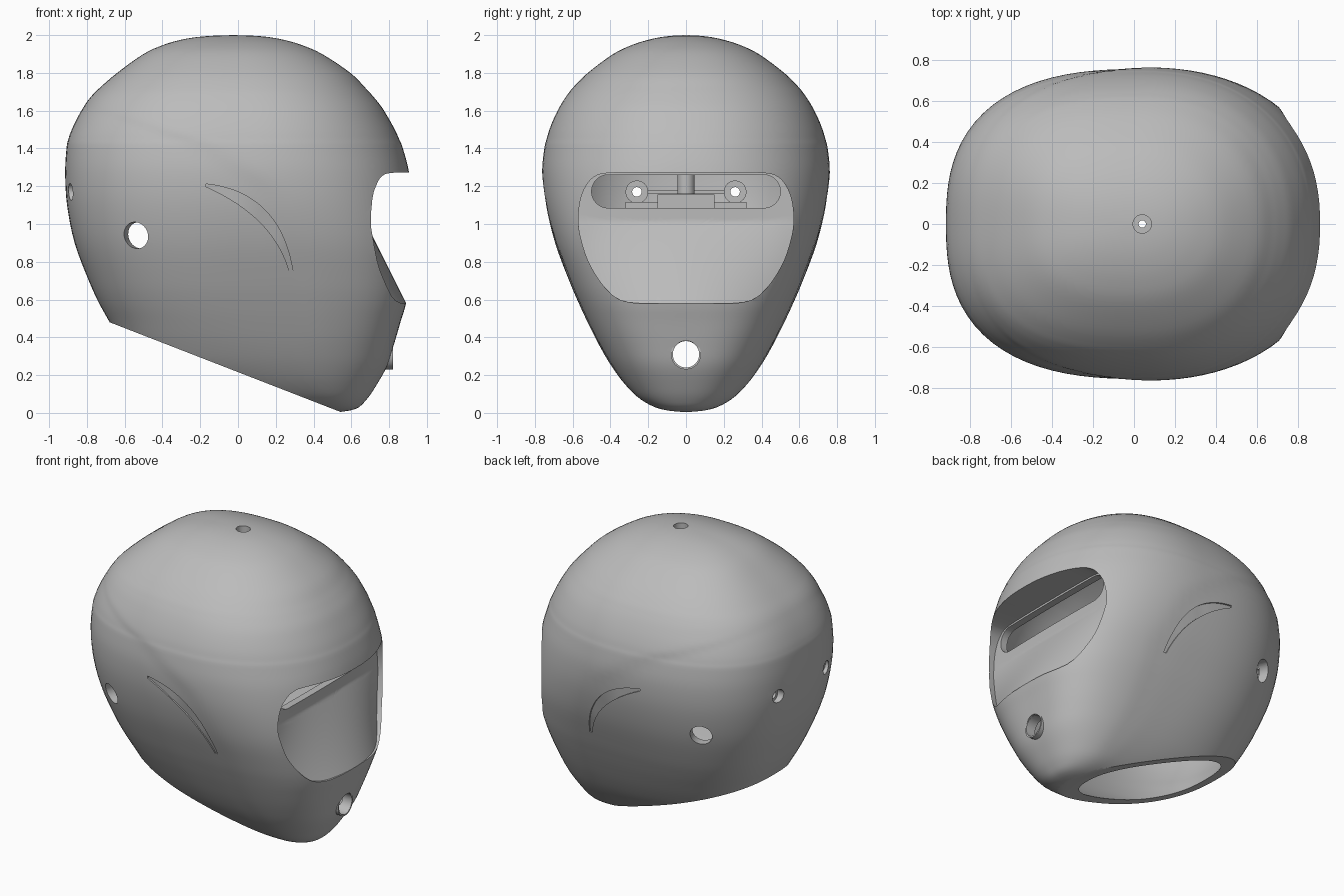
import bpy, bmesh, math
from mathutils import Vector, Matrix

if "Cube" in bpy.data.objects:
    bpy.data.objects.remove(bpy.data.objects["Cube"])

grey = bpy.data.materials.new("shell_grey")
grey.use_nodes = True
COLOUR = (0.5, 0.5, 0.5, 1)
grey.diffuse_color = COLOUR
grey.node_tree.nodes["Principled BSDF"].inputs["Base Color"].default_value = COLOUR

# Horizontal sections: height, rear x, front x, half width
SECTIONS = [
    (2.0, -.02, -.02, 0), (1.995, -.16, .11, .09), (1.98, -.28, .22, .18), (1.95, -.39, .33, .28),
    (1.9, -.5, .445, .385), (1.8, -.64, .595, .52), (1.72, -.733, .675, .6),
    (1.67, -.782, .72, .638), (1.62, -.817, .76, .669), (1.56, -.852, .797, .699),
    (1.5, -.88, .83, .723), (1.45, -.898, .853, .738), (1.4, -.908, .873, .75),
    (1.27, -.915, .906, .762), (1.1, -.905, .92, .748), (.9, -.865, .925, .7),
    (.7, -.79, .91, .625), (.58, -.735, .89, .573), (.48, -.68, .86, .526),
    (.36, -.62, .825, .465), (.25, -.55, .79, .4), (.15, -.35, .735, .325),
    (.07, -.1, .68, .24), (.02, .2, .62, .135), (0, .5, .5, 0)]
# Soft styling crease along each side: height, x
CREASE = [(0, .55), (.12, .55), (.4, .46), (.8, .42), (1.17, .24), (1.42, -.13), (1.65, -.8), (2, -2)]
REAR_POWER = 2.6


def lerp_table(table, key):
    rows = sorted(table)
    for a, b in zip(rows, rows[1:]):
        if a[0] <= key <= b[0]:
            f = (key - a[0]) / (b[0] - a[0])
            return [p + (q - p) * f for p, q in zip(a, b)]
    return rows[-1]


def catmull(rows, t):
    i = min(int(t), len(rows) - 2)
    f = t - i
    p = [rows[max(0, min(len(rows) - 1, i + k))] for k in (-1, 0, 1, 2)]
    return [b + .5 * f * (c - a + f * (2*a - 5*b + 4*c - d + f * (3*(b - c) + d - a)))
            for a, b, c, d in zip(*p)]


def smooth(t):
    t = max(0, min(1, t))
    return t * t * (3 - 2 * t)


def widest_x(z):
    return .05 + .45 * max(0, 1 - z / .8) ** 2 - .07 * max(0, (z - 1.6) / .4)


def front_power(z):
    """The front is round at the brow and squarer towards the jaw."""
    return 2.2 + .8 * smooth((1.45 - z) / .9) - .7 * smooth(1 - z / .5)


def visor_x(y, z):
    """Recessed face wall: leaning and bowed low down, upright and flat above."""
    bow = max(.03, .6 - 1.35 * (z - .58))
    return max(.89 - .5 * (z - .58), .675) - bow * y * y


def half_width_at(x, z):
    _, rear, front, width = lerp_table(SECTIONS, z)
    mid = widest_x(z)
    reach, power = (front - mid, front_power(z)) if x > mid else (rear - mid, REAR_POWER)
    return width * max(0, 1 - abs((x - mid) / reach) ** power) ** (1 / power)


def make_object(name, bm):
    bmesh.ops.recalc_face_normals(bm, faces=bm.faces)
    mesh = bpy.data.meshes.new(name)
    bm.to_mesh(mesh)
    bm.free()
    mesh.materials.append(grey)
    obj = bpy.data.objects.new(name, mesh)
    bpy.context.collection.objects.link(obj)
    return obj


def bridge(bm, a, b):
    for i in range(len(a)):
        j = (i + 1) % len(a)
        bm.faces.new((a[i], a[j], b[j], b[i]))


def skin(name, rings):
    """Closed body through a list of point rings."""
    bm = bmesh.new()
    loops = [[bm.verts.new(p) for p in ring] for ring in rings]
    for a, b in zip(loops, loops[1:]):
        bridge(bm, a, b)
    bm.faces.new(loops[0])
    bm.faces.new(loops[-1])
    return make_object(name, bm)


def loft(name, inner=False, per=4, segs=96):
    """Helmet body; the inner version is shrunk and kept behind the visor."""
    rings = []
    for k in range(1, (len(SECTIONS) - 1) * per):
        z, rear, front, width = catmull(SECTIONS, k / per)
        mid = widest_x(z)
        ring = []
        for s in range(segs):
            c, n = math.cos(math.tau * s / segs), math.sin(math.tau * s / segs)
            power = front_power(z) if c > 0 else REAR_POWER
            r = (abs(c) ** power + abs(n) ** power) ** (-1 / power)
            x = abs(front - mid if c > 0 else rear - mid) * r * c
            y = width * r * n
            y *= 1 - .01 * smooth((lerp_table(CREASE, z)[1] - x - mid) / .12)
            zz = z
            if inner:
                x, y, zz = x * .93, y * .92, 1 + (z - 1) * .94
            x += mid
            if inner and zz < 1.34:
                x = min(x, visor_x(y, zz) - .05)
            ring.append((x, y, zz))
        rings.append(ring)
    return skin(name, rings)


def cylinder(name, start, end, radius, segs=32):
    start, end = Vector(start), Vector(end)
    axis = end - start
    turn = Vector((0, 0, 1)).rotation_difference(axis).to_matrix().to_4x4()
    bm = bmesh.new()
    bmesh.ops.create_cone(bm, cap_ends=True, segments=segs, radius1=radius, radius2=radius,
                          depth=axis.length, matrix=Matrix.Translation((start + end) / 2) @ turn)
    return make_object(name, bm)


def box(name, centre, size):
    bm = bmesh.new()
    bmesh.ops.create_cube(bm, size=1, matrix=Matrix.Translation(centre) @ Matrix.Diagonal((*size, 1)))
    return make_object(name, bm)


def cut(target, cutter):
    cutter.hide_render = True
    mod = target.modifiers.new("cut", 'BOOLEAN')
    mod.operation, mod.solver, mod.object = 'DIFFERENCE', 'EXACT', cutter
    bpy.context.view_layer.objects.active = target
    bpy.ops.object.modifier_apply(modifier=mod.name)
    bpy.data.objects.remove(cutter)


def tube(name, start, end, outer, inner):
    obj = cylinder(name, start, end, outer)
    a, b = Vector(start), Vector(end)
    cut(obj, cylinder("bore", a - (b - a), b + (b - a), inner))
    return obj


def visor_cutter():
    """Prism through the face opening, backed by the face wall."""
    half = [(0, .58), (.15, .58), (.28, .583), (.37, .61), (.45, .69), (.52, .81), (.56, .94),
            (.57, 1.03), (.558, 1.13), (.53, 1.2), (.485, 1.25), (.41, 1.27), (.2, 1.273), (0, 1.273)]
    fine = [catmull(half, i / 4) for i in range(4 * (len(half) - 1) + 1)]
    loop = fine + [(-y, z) for y, z in reversed(fine[1:-1])]
    rings = [[(1.3, y, z) for y, z in loop]]
    for i in range(20):
        s = 1 - i / 20
        pts = [(y * s, .95 + (z - .95) * s) for y, z in loop]
        rings.append([(visor_x(y, z), y, z) for y, z in pts])
    return skin("visor_cutter", rings)


def slot_cutter(y_half=.5, low=1.085, high=1.26):
    """Rounded eye slot running front to back."""
    r, mid = (high - low) / 2, (high + low) / 2
    loop = []
    for side in (1, -1):
        for i in range(17):
            a = math.pi * (i / 16 - .5)
            loop.append((side * (y_half - r + r * math.cos(a)), mid + side * r * math.sin(a)))
    return skin("slot_cutter", [[(x, y, z) for y, z in loop] for x in (.4, .95)])


def crescent_cutter(side):
    """Shallow curved groove that follows the side of the body."""
    def bezier(p, t):
        return [(1-t)**2 * a + 2*t*(1-t) * b + t*t * c for a, b, c in zip(*p)]
    upper = ((-.17, 1.212), (.22, 1.17), (.29, .755))
    lower = ((-.17, 1.198), (.185, 1.04), (.27, .755))
    rings = []
    for i in range(25):
        (xa, za), (xb, zb) = bezier(upper, i / 24), bezier(lower, i / 24)
        ya, yb = half_width_at(xa, za) * .979, half_width_at(xb, zb) * .979
        rings.append([(x, side * y, z) for x, y, z in
                      ((xa, ya, za), (xb, yb, zb), (xb, yb + .1, zb), (xa, ya + .1, za))])
    return skin("groove_cutter", rings)


# Helmet shell with a slanted neck edge and hollow inside
shell = loft("helmet_shell")
bm = bmesh.new()
bm.from_mesh(shell.data)
bmesh.ops.bisect_plane(bm, geom=bm.verts[:] + bm.edges[:] + bm.faces[:], dist=1e-5,
                       plane_co=(-.68, 0, .48), plane_no=(-.47, 0, -1.21), clear_outer=True)
bmesh.ops.holes_fill(bm, edges=[e for e in bm.edges if e.is_boundary], sides=0)
bmesh.ops.recalc_face_normals(bm, faces=bm.faces)
bm.to_mesh(shell.data)
bm.free()
for cutter in (loft("cavity", inner=True), visor_cutter(), slot_cutter()):
    cut(shell, cutter)

# Holes: chin, crown, sides and rear
cut(shell, cylinder("chin_hole", (.5, 0, .31), (1, 0, .31), .072))
cut(shell, cylinder("crown_hole", (.04, 0, 1.7), (.04, 0, 2.1), .045))
parts = [shell, tube("chin_collar", (.75, 0, .31), (.82, 0, .31), .08, .07),
         tube("crown_socket", (.04, 0, 1.16), (.04, 0, 1.93), .046, .018)]
for side, label in ((1, "left"), (-1, "right")):
    cut(shell, cylinder("side_hole", (-.43, side * .3, .94), (-.68, side, .94), .07))
    cut(shell, cylinder("rear_hole", (-1, side * .26, 1.17), (-.7, side * .26, 1.17), .045))
    cut(shell, crescent_cutter(side))
    parts.append(tube("rear_mount_" + label, (-.85, side * .26, 1.17), (-.78, side * .26, 1.17), .06, .025))

# Inner bracket seen through the eye slot
parts += [box("bracket_bar", (-.79, 0, 1.1), (.12, .64, .035)),
          box("bracket_block", (-.77, 0, 1.115), (.14, .3, .08)),
          box("bracket_web", (-.82, 0, 1.17), (.06, .44, .02))]

for obj in parts:
    bpy.ops.object.select_all(action='DESELECT')
    obj.select_set(True)
    bpy.context.view_layer.objects.active = obj
    bpy.ops.object.shade_smooth_by_angle(angle=math.radians(32))
